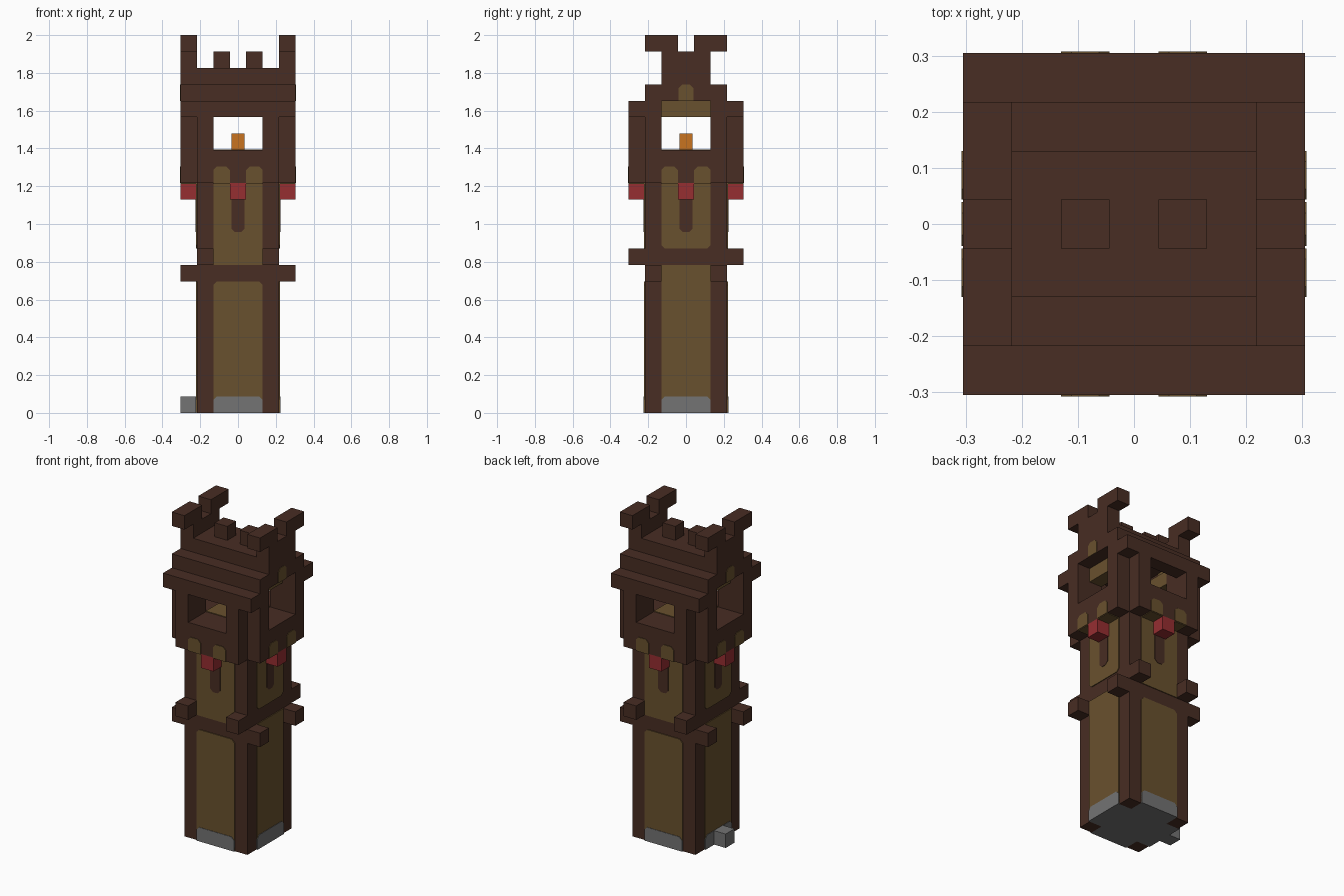
import bpy, bmesh, math
from mathutils import Matrix, Vector

U = 2 / 23          # one block
cube = bpy.data.objects.get("Cube")
if cube:
    bpy.data.objects.remove(cube, do_unlink=True)


def material(name, rgb):
    lin = [((c / 255 + 0.055) / 1.055) ** 2.4 for c in rgb] + [1.0]
    m = bpy.data.materials.new(name)
    m.use_nodes = True
    m.diffuse_color = lin
    m.node_tree.nodes["Principled BSDF"].inputs["Base Color"].default_value = lin
    return m


BROWN = material("dark timber", (72, 45, 35))
TAN = material("tan plaster", (105, 81, 46))
GREY = material("grey stone", (115, 115, 115))
RED = material("red cloth", (150, 46, 49))
ORANGE = material("orange flame", (200, 115, 32))


def finish(name, bm, mat):
    bmesh.ops.recalc_face_normals(bm, faces=bm.faces)
    bmesh.ops.scale(bm, vec=(U, U, U), verts=bm.verts)
    mesh = bpy.data.meshes.new(name)
    bm.to_mesh(mesh)
    bm.free()
    mesh.materials.append(mat)
    ob = bpy.data.objects.new(name, mesh)
    bpy.context.collection.objects.link(ob)
    return ob


def boxes(name, mat, spans):
    """Boxes from (x0, x1, y0, y1, z0, z1) spans, in blocks."""
    bm = bmesh.new()
    for x0, x1, y0, y1, z0, z1 in spans:
        mid = Vector((x0 + x1, y0 + y1, z0 + z1)) / 2
        size = Matrix.Diagonal((x1 - x0, y1 - y0, z1 - z0, 1))
        bmesh.ops.create_cube(bm, size=1, matrix=Matrix.Translation(mid) @ size)
    return finish(name, bm, mat)


def mirrored(x0, x1, y0, y1, z0, z1, mx=True, my=True):
    out = []
    for sx in ((1, -1) if mx else (1,)):
        for sy in ((1, -1) if my else (1,)):
            xs, ys = sorted((x0 * sx, x1 * sx)), sorted((y0 * sy, y1 * sy))
            out.append((*xs, *ys, z0, z1))
    return out


def plates(name, mat, turns, panels, depth=0.06, cut=0.22):
    """Thin wall panels (x0, x1, z0, z1, distance, cut_bottom, cut_top) on chosen sides."""
    bm = bmesh.new()
    for k in turns:
        turn = Matrix.Rotation(k * math.pi / 2, 4, 'Z')
        for x0, x1, z0, z1, d, low, high in panels:
            b, t = low * cut, high * cut
            ring = [(x0 + b, z0), (x1 - b, z0), (x1, z0 + b), (x1, z1 - t),
                    (x1 - t, z1), (x0 + t, z1), (x0, z1 - t), (x0, z0 + b)]
            ring = [p for i, p in enumerate(ring) if p != ring[i - 1]]
            face = bm.faces.new([bm.verts.new(turn @ Vector((x, -d, z))) for x, z in ring])
            new = bmesh.ops.extrude_face_region(bm, geom=[face])["geom"]
            push = turn @ Vector((0, -depth, 0))
            bmesh.ops.translate(bm, vec=push, verts=[g for g in new if isinstance(g, bmesh.types.BMVert)])
    return finish(name, bm, mat)


FRONT_BACK, SIDES, ALL = (0, 2), (1, 3), (0, 1, 2, 3)

# Tower shaft with corner posts and a stone foot
boxes("tower_shaft", BROWN, [(-2.5, 2.5, -2.5, 2.5, 0.06, 16)])
boxes("corner_post_feet", BROWN, mirrored(1.5, 2.5, 1.5, 2.5, 0, 0.06))
boxes("foundation", GREY, [(-1.5, 1.5, -2.5, 2.5, 0, 0.06)]
      + mirrored(1.5, 2.5, -1.5, 1.5, 0, 0.06, my=False))
boxes("side_step", GREY, [(-3.5, -2.5, -0.5, 0.5, 0, 1)])

# Plaster wall panels, stone strips and window slots
plates("front_back_plaster", TAN, FRONT_BACK,
       [(-1.5, 1.5, 0.06, 8, 2.5, 0, 1), (-1.5, 1.5, 9, 14, 2.5, 0, 0)])
plates("side_plaster", TAN, SIDES,
       [(-1.5, 1.5, 0.06, 9, 2.5, 0, 0), (-1.5, 1.5, 10, 14, 2.5, 1, 0)])
plates("stone_strips", GREY, ALL, [(-1.5, 1.5, 0, 1, 2.5, 0, 1)], depth=0.09)
plates("arrow_slots", BROWN, ALL, [(-0.4, 0.4, 11, 13, 2.5, 1, 0)], depth=0.09)

# Crossed beam ends
boxes("beam_ends", BROWN, mirrored(2.5, 3.5, 1.5, 2.5, 8, 9)
      + mirrored(1.5, 2.5, 2.5, 3.5, 9, 10))

# Red hangings below the lookout
boxes("red_hangings", RED, mirrored(2.5, 3.5, -0.5, 0.5, 13, 14, my=False)
      + mirrored(-0.5, 0.5, 2.5, 3.5, 13, 14, mx=False))

# Lookout walls, leaving openings on all sides
boxes("lookout_parapet", BROWN, mirrored(-2.5, 2.5, 2.5, 3.5, 14, 16, mx=False)
      + mirrored(2.5, 3.5, -2.5, 2.5, 14, 16, my=False))
boxes("lookout_posts", BROWN, mirrored(1.5, 2.5, 2.5, 3.5, 16, 18)
      + mirrored(2.5, 3.5, 1.5, 2.5, 16, 19)
      + mirrored(1.5, 2.5, 1.5, 2.5, 16, 19))
plates("parapet_arches", TAN, ALL,
       [(-1.5, -0.5, 14, 15, 3.5, 0, 1), (0.5, 1.5, 14, 15, 3.5, 0, 1)], depth=0.04)
boxes("arch_undersides", TAN, mirrored(0.5, 1.5, 2.5, 3.5, 13.95, 14)
      + mirrored(2.5, 3.5, 0.5, 1.5, 13.95, 14))
boxes("lookout_floor", TAN, [(-1.5, 1.5, -1.5, 1.5, 16, 16.05)])
boxes("flame", ORANGE, [(-0.4, 0.4, -0.4, 0.4, 16, 17)])
boxes("inner_lintels", TAN, mirrored(1.5, 2.5, -1.5, 1.5, 18, 19, my=False))

# Stepped roof
boxes("roof_steps", BROWN, mirrored(-3.5, 3.5, 2.5, 3.5, 18, 19, mx=False)
      + mirrored(-2.5, 2.5, 1.5, 2.5, 19, 20, mx=False)
      + [(-2.5, 2.5, -1.5, 1.5, 20, 21)])

# Gable ends with a plaster arch and forked tops
boxes("gables", BROWN, mirrored(2.5, 3.5, -2.5, 2.5, 19, 20, my=False)
      + mirrored(2.5, 3.5, -1.5, 1.5, 20, 22, my=False)
      + mirrored(2.5, 3.5, 0.5, 2.5, 22, 23))
plates("gable_arches", TAN, SIDES, [(-0.45, 0.45, 19, 20, 3.5, 0, 1)], depth=0.04)
boxes("gable_inner_plaster", TAN, mirrored(2.45, 2.5, -0.5, 0.5, 19, 20, my=False))

# Ridge merlons
boxes("merlons", BROWN, mirrored(0.5, 1.5, -0.5, 0.5, 21, 22, my=False))
